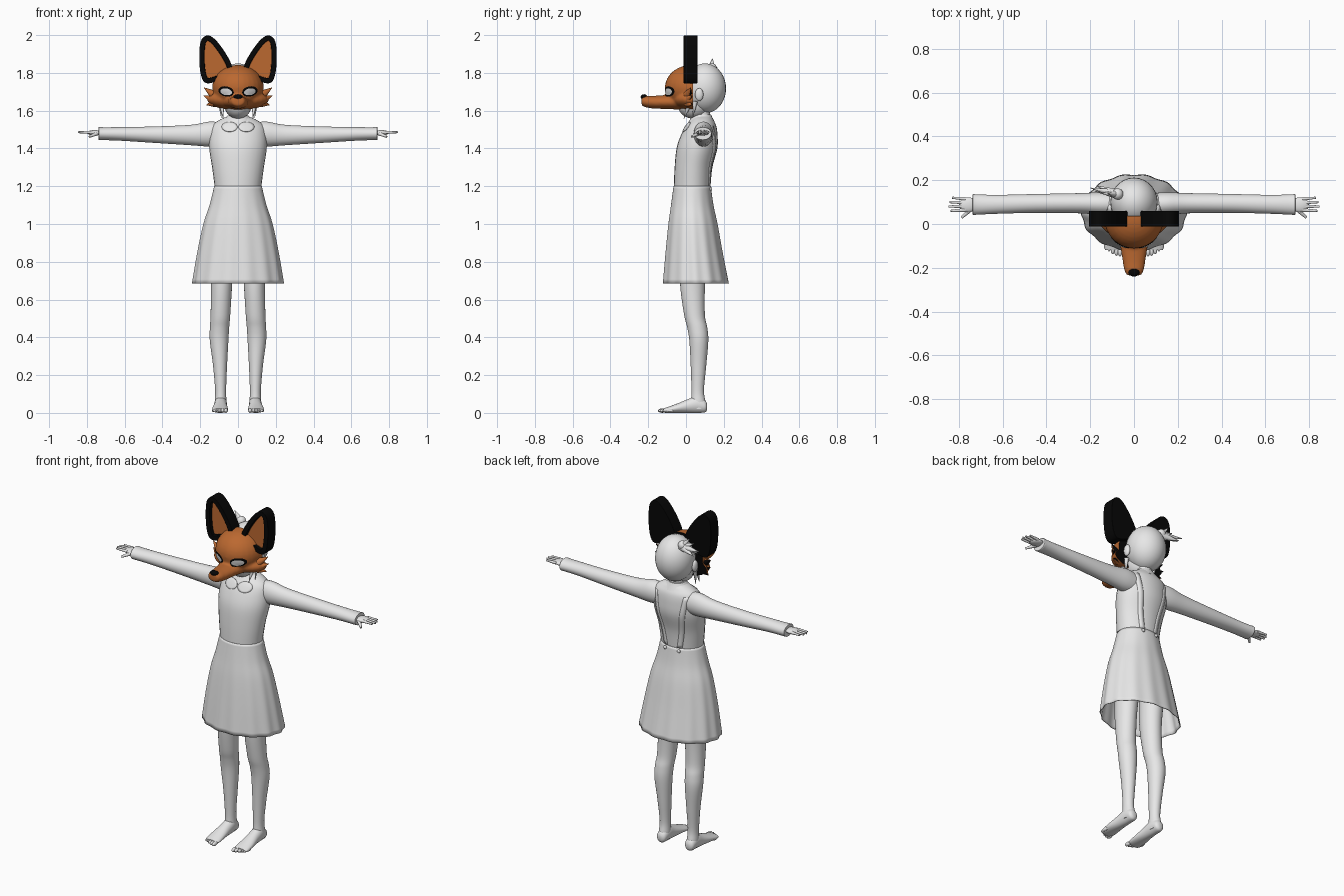
import bpy, bmesh, math
from mathutils import Vector, Matrix
from mathutils.bvhtree import BVHTree

if "Cube" in bpy.data.objects:
    bpy.data.objects.remove(bpy.data.objects["Cube"])


def material(name, rgb):
    m = bpy.data.materials.new(name)
    m.use_nodes = True
    m.diffuse_color = (*rgb, 1)
    m.node_tree.nodes["Principled BSDF"].inputs["Base Color"].default_value = (*rgb, 1)
    return m


GREY = material("pale grey", (0.8, 0.8, 0.8))
ORANGE = material("fox orange", (0.5, 0.14, 0.03))
BLACK = material("black", (0.002, 0.002, 0.002))
made = []


def finish(name, bm, mats, mirror=False):
    bmesh.ops.recalc_face_normals(bm, faces=bm.faces)
    mesh = bpy.data.meshes.new(name)
    bm.to_mesh(mesh)
    bm.free()
    for m in mats:
        mesh.materials.append(m)
    ob = bpy.data.objects.new(name, mesh)
    bpy.context.collection.objects.link(ob)
    if mirror:
        ob.modifiers.new("mirror", "MIRROR")
    made.append(ob)
    return ob


def spline(pts, steps, closed=False):
    """Catmull-Rom curve through tuples of any length."""
    n, out = len(pts), []
    for i in range(n if closed else n - 1):
        ids = [(i + k) % n if closed else min(max(i + k, 0), n - 1) for k in (-1, 0, 1, 2)]
        for s in range(steps):
            t = s / steps
            out.append(tuple(b + t / 2 * (c - a + t * (2 * a - 5 * b + 4 * c - d + t * (3 * (b - c) + d - a)))
                             for a, b, c, d in zip(*[pts[k] for k in ids])))
    return out if closed else out + [pts[-1]]


def add_loft(bm, axis, rings, sides=28, cap=True, folds=0, depth=0):
    """Rings are (position, centre a, centre b, radius a, radius b) along an axis."""
    loops, rings = [], spline(rings, 5)
    for i, (t, a, b, ra, rb) in enumerate(rings):
        loop = []
        for k in range(sides):
            ang = math.tau * k / sides
            f = 1 + depth * i / len(rings) * math.cos(folds * ang)
            u, v = a + ra * f * math.cos(ang), b + rb * f * math.sin(ang)
            loop.append(bm.verts.new({"x": (t, u, v), "y": (u, t, v), "z": (u, v, t)}[axis]))
        loops.append(loop)
    for p, q in zip(loops, loops[1:]):
        for k in range(sides):
            j = (k + 1) % sides
            bm.faces.new((p[k], p[j], q[j], q[k]))
    if cap:
        bm.faces.new(loops[0])
        bm.faces.new(loops[-1])


def loft(name, axis, rings, mat=GREY, mirror=False, **kw):
    bm = bmesh.new()
    add_loft(bm, axis, rings, **kw)
    return finish(name, bm, [mat], mirror)


def add_ball(bm, centre, radii):
    bmesh.ops.create_uvsphere(bm, u_segments=28, v_segments=18, radius=1,
                              matrix=Matrix.Translation(centre) @ Matrix.Diagonal((*radii, 1)))


def balls(name, items, mat=GREY, mirror=False):
    bm = bmesh.new()
    for centre, radii in items:
        add_ball(bm, centre, radii)
    return finish(name, bm, [mat], mirror)


def spikes(name, items, mats=(GREY,), mirror=False, taper=0.05):
    bm = bmesh.new()
    for start, end, r in items:
        a, d = Vector(start), Vector(end) - Vector(start)
        bmesh.ops.create_cone(bm, cap_ends=True, segments=10, radius1=r, radius2=r * taper, depth=d.length,
                              matrix=Matrix.Translation(a + d / 2) @ d.to_track_quat("Z", "Y").to_matrix().to_4x4())
    return finish(name, bm, mats, mirror)


def oval(x, z, w, h, tilt):
    """Polar grid of (x, z) rows for an oval decal."""
    angles = [math.tau * k / 24 for k in range(25)]
    return [[(x + r * w * math.cos(a), z + r * (h * math.sin(a) + tilt * w * math.cos(a))) for a in angles]
            for r in (0, .35, .7, 1)]


def decal(name, target, grid, side, lift, mat):
    """Thin plate laid on a surface; grid holds rows of (x, z)."""
    bvh = BVHTree.FromObject(target, bpy.context.evaluated_depsgraph_get())
    bm, rows = bmesh.new(), []
    for row in grid:
        line = []
        for x, z in row:
            hit = bvh.ray_cast(Vector((x, side, z)), Vector((0, -side, 0)))[0]
            y = hit.y if hit else 0.05
            line.append(bm.verts.new((x, y + side * lift, z)))
        rows.append(line)
    for p, q in zip(rows, rows[1:]):
        for k in range(len(p) - 1):
            bm.faces.new((p[k], p[k + 1], q[k + 1], q[k]))
    bmesh.ops.remove_doubles(bm, verts=bm.verts, dist=0.0001)
    return finish(name, bm, [mat], True)


# Dress: bodice, flared skirt, sleeves
bodice = loft("bodice", "z", [
    (1.17, 0, .033, .124, .096), (1.2, 0, .033, .124, .097), (1.3, 0, .04, .137, .1),
    (1.4, 0, .058, .152, .108), (1.47, 0, .07, .15, .097), (1.52, 0, .08, .138, .08),
    (1.55, 0, .085, .1, .06), (1.57, 0, .088, .055, .045)])
skirt = loft("skirt", "z", [
    (1.2, 0, .033, .126, .099), (1.1, 0, .033, .15, .113), (1, 0, .037, .182, .131),
    (.85, 0, .043, .213, .152), (.685, 0, .052, .24, .175)], sides=112, cap=False, folds=14, depth=.018)
skirt.modifiers.new("cloth", "SOLIDIFY").thickness = 0.004
loft("sleeve", "x", [
    (.08, .09, 1.475, .05, .06), (.15, .093, 1.476, .052, .066), (.25, .095, 1.471, .046, .054),
    (.45, .094, 1.473, .043, .043), (.62, .09, 1.477, .043, .036), (.71, .089, 1.478, .046, .034),
    (.735, .089, 1.479, .047, .035), (.737, .089, 1.479, .04, .029)], mirror=True)

# Collar and back straps
loft("collar", "z", [(1.58, 0, .086, .05, .046), (1.565, 0, .084, .062, .055), (1.54, 0, .082, .088, .07)])
bpy.context.view_layer.update()
flap = decal("collar_flap", bodice, oval(.045, 1.515, .042, .026, 0), -1, .004, GREY)
strap = [[(.045 + .055 * t + w, 1.2 + .32 * t) for w in (-.014, 0, .014)] for t in [i / 16 for i in range(17)]]
strap_ob = decal("back_strap", bodice, strap, 1, .002, GREY)
for ob in (flap, strap_ob):
    ob.modifiers.new("cloth", "SOLIDIFY").thickness = 0.004
balls("strap_button", [((.045, .132, 1.185), (.01, .007, .01))], mirror=True)

# Legs, feet and toes
loft("leg", "z", [
    (1, .085, .05, .07, .075), (.85, .085, .045, .064, .073), (.68, .087, .035, .056, .066),
    (.52, .093, .045, .052, .055), (.45, .098, .06, .051, .053), (.38, .1, .068, .049, .05),
    (.25, .095, .066, .037, .041), (.12, .092, .062, .029, .033), (.06, .092, .065, .031, .038),
    (.02, .092, .068, .03, .036)], mirror=True)
loft("foot", "y", [
    (.112, .092, .032, .014, .016), (.1, .092, .035, .028, .032), (.06, .092, .045, .033, .045),
    (.01, .093, .036, .035, .036), (-.05, .095, .024, .041, .024), (-.1, .095, .015, .042, .015),
    (-.118, .096, .013, .036, .011)], mirror=True)
balls("toes", [((.064 + .0165 * i, -.126 + .0025 * i * i, .012), (.0105 - .0008 * i, .022, .0115 - .001 * i))
               for i in range(5)], mirror=True)

# Hands
balls("palm", [((.758, .088, 1.483), (.042, .034, .014))], mirror=True)
spikes("fingers", [((.77, .064 + .017 * i, 1.485), (.828 + .02 * math.sin(.6 + .8 * i), .06 + .02 * i, 1.486), .009)
                   for i in range(4)] + [((.745, .068, 1.48), (.787, .03, 1.462), .011)], mirror=True, taper=.55)

# Head, face, neck and hair
loft("neck", "z", [(1.53, 0, .088, .05, .045), (1.58, 0, .086, .042, .041), (1.64, 0, .085, .046, .045)])
balls("head", [((0, .1, 1.718), (.108, .112, .132)), ((0, .042, 1.637), (.074, .088, .08))])
balls("side_ear", [((.108, .07, 1.685), (.014, .022, .034))], mirror=True)
spikes("hair_lock", [((.088, .02, 1.64), (.078, -.012, 1.555), .015),
                     ((.094, .05, 1.65), (.088, .035, 1.56), .013)], mirror=True)
spikes("ponytail", [((-.07, .135, 1.815), end, .024) for end in
                    [(-.2, .165, 1.83), (-.17, .175, 1.8), (-.15, .14, 1.855), (-.12, .14, 1.875), (-.18, .15, 1.81)]])
balls("hair_tie", [((-.075, .137, 1.825), (.026, .026, .026))])

# Fox mask: brow, cheeks and muzzle fused, then cut flat at the back
bm = bmesh.new()
add_ball(bm, (0, .03, 1.722), (.137, .142, .12))
add_ball(bm, (0, .03, 1.66), (.164, .105, .058))
add_loft(bm, "y", [(0, 0, 1.648, .09, .045), (-.1, 0, 1.646, .064, .037), (-.17, 0, 1.645, .052, .034),
                   (-.21, 0, 1.648, .045, .031), (-.235, 0, 1.65, .033, .024)])
raw = finish("mask_raw", bm, [ORANGE])
remesh = raw.modifiers.new("fuse", "REMESH")
remesh.mode, remesh.voxel_size = "VOXEL", 0.007
relax = raw.modifiers.new("relax", "SMOOTH")
relax.iterations = 6
bpy.context.view_layer.update()
bm = bmesh.new()
bm.from_object(raw, bpy.context.evaluated_depsgraph_get())
made.remove(raw)
bpy.data.objects.remove(raw)
for f in bm.faces:
    f.material_index = 0
cut = bmesh.ops.bisect_plane(bm, geom=bm.verts[:] + bm.edges[:] + bm.faces[:], plane_co=(0, .037, 0),
                             plane_no=(0, 1, 0), clear_outer=True)
rim = [e for e in cut["geom_cut"] if isinstance(e, bmesh.types.BMEdge)]
for f in bmesh.ops.edgeloop_fill(bm, edges=rim)["faces"]:
    f.material_index = 1
mask = finish("fox_mask", bm, [ORANGE, BLACK])
bpy.context.view_layer.update()

# Mask eyes, nose and cheek tufts (dark on the back)
decal("eye_rim", mask, oval(.063, 1.702, .041, .027, .12), -1, .003, BLACK)
decal("eye_opening", mask, oval(.063, 1.7, .031, .018, .12), -1, .006, GREY)
balls("nose", [((0, -.222, 1.673), (.025, .018, .014))], BLACK)
tufts = spikes("cheek_tuft", [((.13, .01, 1.685), (.18, .025, 1.722), .024), ((.135, .01, 1.66), (.182, .03, 1.68), .022),
                              ((.125, .01, 1.64), (.168, .03, 1.63), .022)], (ORANGE, BLACK), mirror=True)
for p in tufts.data.polygons:
    p.material_index = int(p.normal.y > .4)

# Big ears: thick black rim around a sunken orange panel
outline = spline([(.165, 1.998), (.198, 1.965), (.205, 1.87), (.194, 1.78), (.165, 1.745), (.1, 1.76),
                  (.04, 1.785), (.03, 1.83), (.066, 1.905), (.122, 1.978)], 4, closed=True)
bm = bmesh.new()
front = bm.faces.new([bm.verts.new((x, -.012, z)) for x, z in outline])
back = bmesh.ops.extrude_face_region(bm, geom=[front], use_keep_orig=True)
bmesh.ops.translate(bm, vec=(0, .072, 0), verts=[v for v in back["geom"] if isinstance(v, bmesh.types.BMVert)])
bmesh.ops.recalc_face_normals(bm, faces=bm.faces)
bmesh.ops.inset_individual(bm, faces=[front], thickness=.027)
inner = bmesh.ops.extrude_face_region(bm, geom=[front])
bmesh.ops.delete(bm, geom=[front], context="FACES_ONLY")
bmesh.ops.translate(bm, vec=(0, .022, 0), verts=[v for v in inner["geom"] if isinstance(v, bmesh.types.BMVert)])
for f in inner["geom"]:
    if isinstance(f, bmesh.types.BMFace):
        f.material_index = 1
ear = finish("fox_ear", bm, [BLACK, ORANGE], True)
round_edge = ear.modifiers.new("round", "BEVEL")
round_edge.width, round_edge.segments, round_edge.angle_limit = .011, 3, math.radians(50)

# Smooth shading with sharp creases kept
bpy.ops.object.select_all(action="DESELECT")
for ob in made:
    ob.select_set(True)
bpy.context.view_layer.objects.active = mask
bpy.ops.object.shade_smooth_by_angle(angle=math.radians(45))
